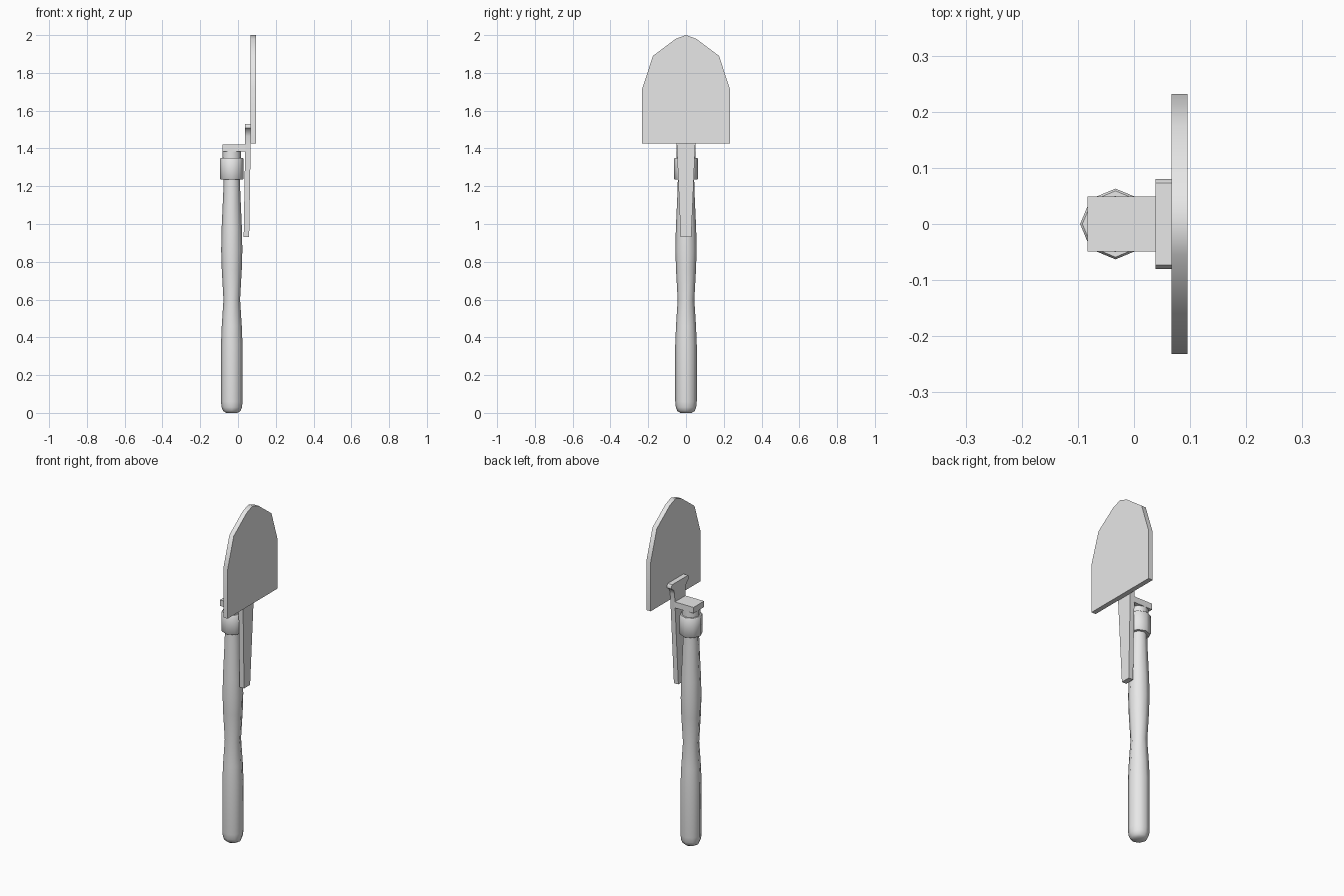
import bpy, bmesh, math

cube = bpy.data.objects.get("Cube")
if cube:
    bpy.data.objects.remove(cube, do_unlink=True)

grey = bpy.data.materials.new("light grey")
grey.use_nodes = True
colour = (0.8, 0.8, 0.8, 1)
grey.diffuse_color = colour
grey.node_tree.nodes["Principled BSDF"].inputs["Base Color"].default_value = colour

SIDES = 8
AXIS_X = -0.033


def finish(name, bm, angle):
    """Turn a bmesh into a named, shaded object."""
    bmesh.ops.recalc_face_normals(bm, faces=bm.faces)
    mesh = bpy.data.meshes.new(name)
    bm.to_mesh(mesh)
    bm.free()
    mesh.materials.append(grey)
    obj = bpy.data.objects.new(name, mesh)
    bpy.context.collection.objects.link(obj)
    bpy.ops.object.select_all(action='DESELECT')
    obj.select_set(True)
    bpy.context.view_layer.objects.active = obj
    bpy.ops.object.shade_smooth_by_angle(angle=math.radians(angle))
    return obj


def lathe(name, profile):
    """Eight-sided turned part from (radius, height) pairs, capped at both ends."""
    bm = bmesh.new()
    rings = []
    for r, z in profile:
        turn = [math.tau * i / SIDES for i in range(SIDES)]
        rings.append([bm.verts.new((AXIS_X + r * math.cos(a), r * math.sin(a), z)) for a in turn])
    for low, high in zip(rings, rings[1:]):
        for i in range(SIDES):
            j = (i + 1) % SIDES
            bm.faces.new((low[i], low[j], high[j], high[i]))
    bm.faces.new(rings[0])
    bm.faces.new(rings[-1])
    return finish(name, bm, 50)


def plate(name, half, x0, x1, lean=0.0):
    """Upright plate from a half outline of (y, z), mirrored in y; lean shifts its foot in x."""
    outline = half + [(-y, z) for y, z in reversed(half) if y > 0]
    low = min(z for y, z in half)
    high = max(z for y, z in half)
    bm = bmesh.new()
    sides = []
    for x in (x0, x1):
        sides.append([bm.verts.new((x - lean * (high - z) / (high - low), y, z)) for y, z in outline])
    back, front = sides
    bm.faces.new(back)
    bm.faces.new(front)
    for i in range(len(outline)):
        j = (i + 1) % len(outline)
        bm.faces.new((back[i], back[j], front[j], front[i]))
    return finish(name, bm, 40)


# Turned handle with a waisted grip and rounded butt
lathe("handle", [(0.03, 0), (0.046, 0.01), (0.054, 0.03), (0.057, 0.06), (0.057, 0.36),
                 (0.053, 0.46), (0.044, 0.6), (0.053, 0.76), (0.056, 0.86),
                 (0.054, 0.97), (0.045, 1.17), (0.043, 1.25)])

# Collar and the pivot neck above it
lathe("collar", [(0.059, 1.235), (0.063, 1.24), (0.063, 1.345), (0.059, 1.35)])
lathe("neck", [(0.05, 1.345), (0.05, 1.387)])

# Hinge bracket: shelf over the neck, leaning tang, flared head
plate("bracket_shelf", [(0.049, 1.385), (0.049, 1.42)], -0.083, 0.04)
plate("bracket_tang", [(0.028, 0.93), (0.049, 1.42)], 0.038, 0.067, lean=0.008)
plate("bracket_head", [(0.049, 1.42), (0.051, 1.465), (0.058, 1.49), (0.08, 1.507),
                       (0.08, 1.521), (0.073, 1.53)], 0.038, 0.067)

# Pointed blade
plate("blade", [(0.232, 1.427), (0.232, 1.715), (0.175, 1.89), (0.055, 1.98), (0, 2.0)],
      0.067, 0.095)
